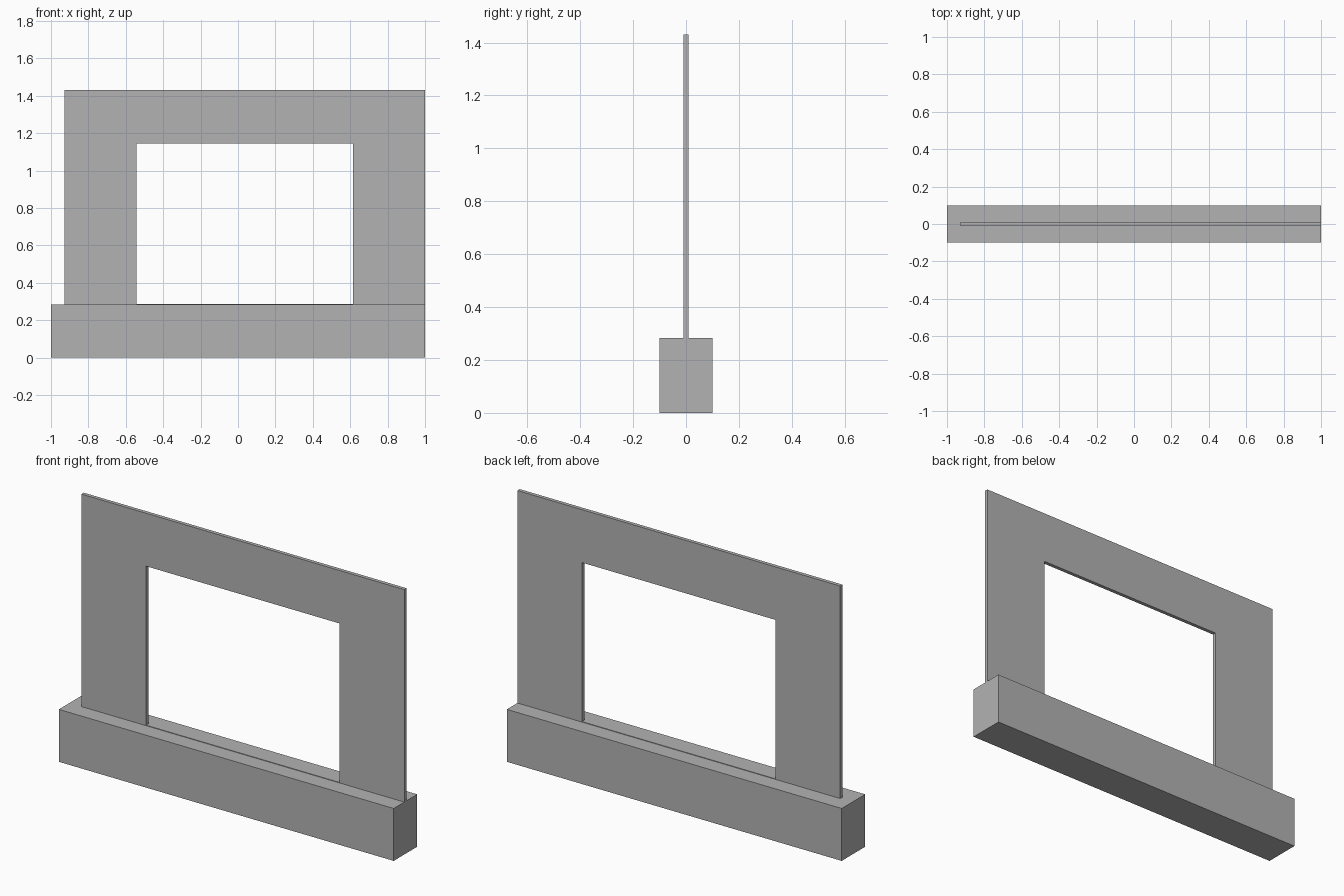
import bpy
import bmesh

cube = bpy.data.objects.get("Cube")
if cube:
    bpy.data.objects.remove(cube, do_unlink=True)

# Single plain grey
GREY = (0.45, 0.45, 0.45, 1)
grey = bpy.data.materials.new("plain_grey")
grey.use_nodes = True
grey.diffuse_color = GREY
grey.node_tree.nodes["Principled BSDF"].inputs["Base Color"].default_value = GREY


def add_object(name, bm):
    bmesh.ops.recalc_face_normals(bm, faces=bm.faces)
    mesh = bpy.data.meshes.new(name)
    bm.to_mesh(mesh)
    bm.free()
    mesh.materials.append(grey)
    obj = bpy.data.objects.new(name, mesh)
    bpy.context.collection.objects.link(obj)
    return obj


def rectangle(bm, x0, x1, z0, z1, y):
    corners = [(x0, z0), (x1, z0), (x1, z1), (x0, z1)]
    return [bm.verts.new((x, y, z)) for x, z in corners]


def extrude_back(bm, depth):
    result = bmesh.ops.extrude_face_region(bm, geom=bm.faces[:])
    moved = [g for g in result["geom"] if isinstance(g, bmesh.types.BMVert)]
    bmesh.ops.translate(bm, verts=moved, vec=(0, depth, 0))


# Base block
BASE_HEIGHT = 0.283
bm = bmesh.new()
bm.faces.new(rectangle(bm, -1, 1, 0, BASE_HEIGHT, -0.1))
extrude_back(bm, 0.2)
add_object("base_wall", bm)

# Thin upright panel with a window opening, its lower rail set into the base;
# each border is one fifth of the panel size
LEFT, RIGHT, TOP, THICK = -0.928, 1.0, 1.43, 0.02
side, rail = (RIGHT - LEFT) / 5, TOP / 5
bm = bmesh.new()
outer = rectangle(bm, LEFT, RIGHT, 0.2, TOP, -THICK / 2)
inner = rectangle(bm, LEFT + side, RIGHT - side, rail, TOP - rail, -THICK / 2)
for i in range(4):
    j = (i + 1) % 4
    bm.faces.new((outer[i], outer[j], inner[j], inner[i]))
extrude_back(bm, THICK)
add_object("window_panel", bm)
